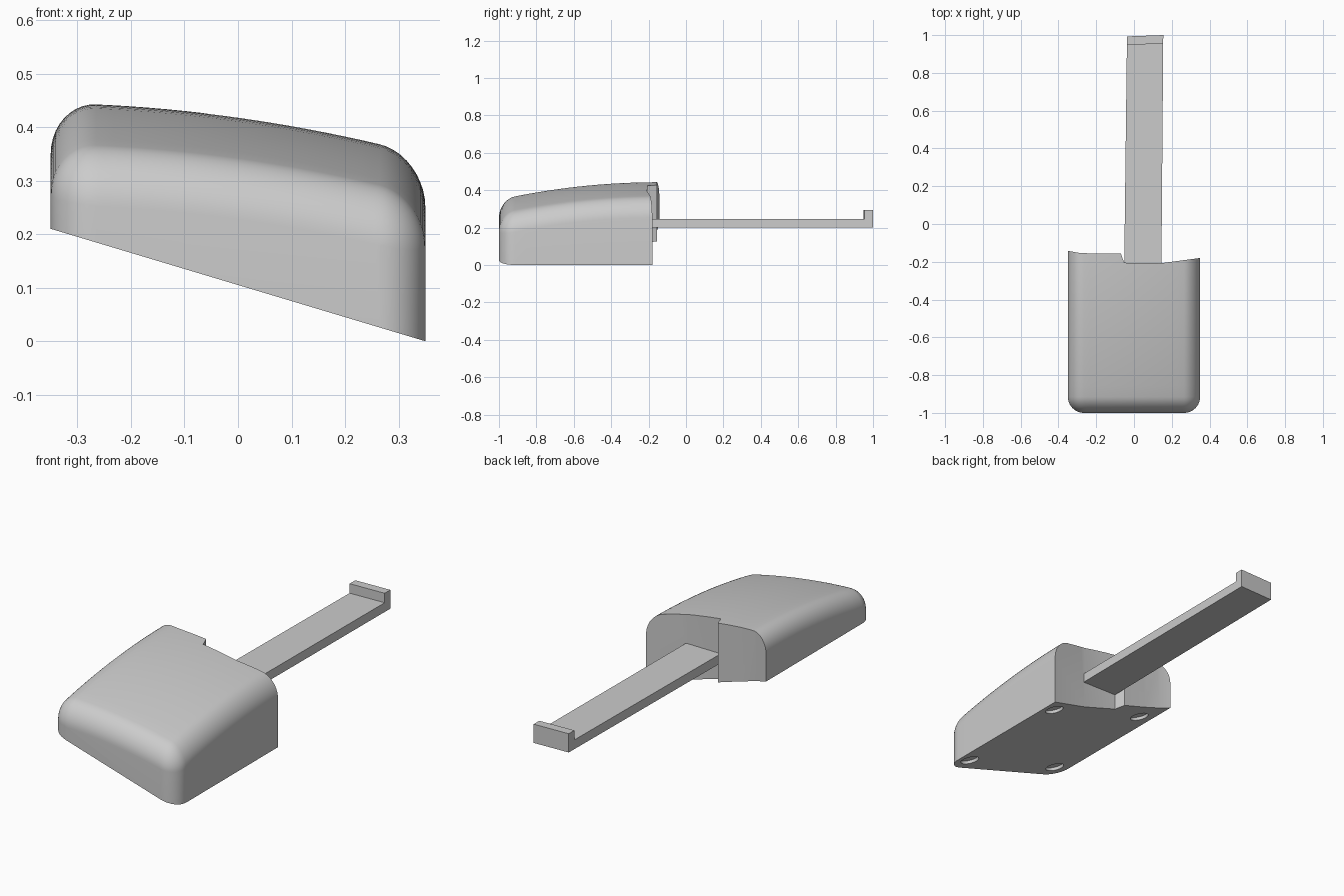
import bpy, bmesh, math
from mathutils import Matrix, Vector

cube = bpy.data.objects.get("Cube")
if cube:
    bpy.data.objects.remove(cube, do_unlink=True)

grey = bpy.data.materials.new("plain grey")
grey.use_nodes = True
grey.diffuse_color = (0.6, 0.6, 0.6, 1)
grey.node_tree.nodes["Principled BSDF"].inputs["Base Color"].default_value = (0.6, 0.6, 0.6, 1)

HALF, R, DROP, STEPS = 0.35, 0.085, 0.095, 10


def finish(name, bm):
    bmesh.ops.recalc_face_normals(bm, faces=bm.faces)
    mesh = bpy.data.meshes.new(name)
    bm.to_mesh(mesh)
    bm.free()
    mesh.materials.append(grey)
    obj = bpy.data.objects.new(name, mesh)
    bpy.context.collection.objects.link(obj)
    return obj


def loft(name, sections):
    """Closed solid skinned over sections with equal point counts."""
    bm = bmesh.new()
    rings = [[bm.verts.new(p) for p in s] for s in sections]
    n = len(rings[0])
    for a, b in zip(rings, rings[1:]):
        for i in range(n):
            j = (i + 1) % n
            bm.faces.new((a[i], a[j], b[j], b[i]))
    bm.faces.new(rings[0])
    bm.faces.new(rings[-1][::-1])
    return finish(name, bm)


def underside(x):
    return 0.105 - 0.3 * x


def crown(x, y):
    """Domed top, dropping through a round fillet at the sides and front."""
    dx = max(abs(x) - (HALF - R), 0)
    dy = max(-y - (1 - R), 0)
    t = min(math.hypot(dx, dy) / R, 1)
    dome = 0.418 - 0.14 * x - 0.18 * x * x - 0.13 * (y + 0.15) ** 2
    return dome - DROP * (1 - math.sqrt(max(0, 1 - t * t)))


def body_section(y):
    dy = max(-y - (1 - R), 0)
    w = HALF - R + math.sqrt(max(0, R * R - dy * dy))
    edge = [w - R * (1 - math.cos(math.pi / 2 * i / STEPS)) for i in range(STEPS)]
    inner = [(w - R) * (1 - i / 8) for i in range(17)]
    xs = edge + inner + [-x for x in reversed(edge)]
    pts = [(x, y, crown(x, y)) for x in xs]
    return [(w, y, underside(w))] + pts + [(-w, y, underside(-w))]


# Body: rounded, domed block with a sloping underside
ys = [-1 + R * (1 - math.cos(math.pi / 2 * i / STEPS)) for i in range(STEPS)]
ys += [-1 + R + (0.9 - R) * i / 14 for i in range(15)]
body = loft("body", [body_section(y) for y in ys])

# Stepped back outline
back = [(-0.5, -0.11), (-0.35, -0.142), (-0.29, -0.153), (-0.2, -0.157), (-0.07, -0.155),
        (-0.052, -0.205), (0.14, -0.208), (0.35, -0.18), (0.5, -0.16), (0.5, 0.2), (-0.5, 0.2)]
cutters = [loft("back_cutter", [[(x, y, z) for x, y in back] for z in (-0.5, 1)])]

# Four shallow round recesses in the underside
tilt = Matrix.Rotation(math.atan(0.3), 4, 'Y')
for x in (0.28, -0.26):
    for y in (-0.27, -0.91):
        bm = bmesh.new()
        place = Matrix.Translation(Vector((x, y, underside(x)))) @ tilt
        bmesh.ops.create_cone(bm, cap_ends=True, segments=32, radius1=0.045,
                              radius2=0.045, depth=0.03, matrix=place)
        cutters.append(finish("recess_cutter", bm))

bpy.context.view_layer.objects.active = body
for cutter in cutters:
    cutter.hide_render = True
    mod = body.modifiers.new("cut", 'BOOLEAN')
    mod.operation, mod.solver, mod.object = 'DIFFERENCE', 'EXACT', cutter
    bpy.ops.object.modifier_apply(modifier=mod.name)
for cutter in cutters:
    bpy.data.objects.remove(cutter, do_unlink=True)

bpy.ops.object.select_all(action='DESELECT')
body.select_set(True)
bpy.ops.object.shade_smooth_by_angle(angle=math.radians(30))

# Flat arm with a raised lip at its end, very slightly skewed
profile = [(-0.24, 0.2), (1, 0.2), (1, 0.295), (0.955, 0.295), (0.955, 0.247), (-0.24, 0.247)]
right = [(-0.049 + 0.012 * y, y - 0.007 * (y > 0), z) for y, z in profile]
left = [(0.147 + 0.008 * y, y, z) for y, z in profile]
loft("arm_with_lip", [right, left])
